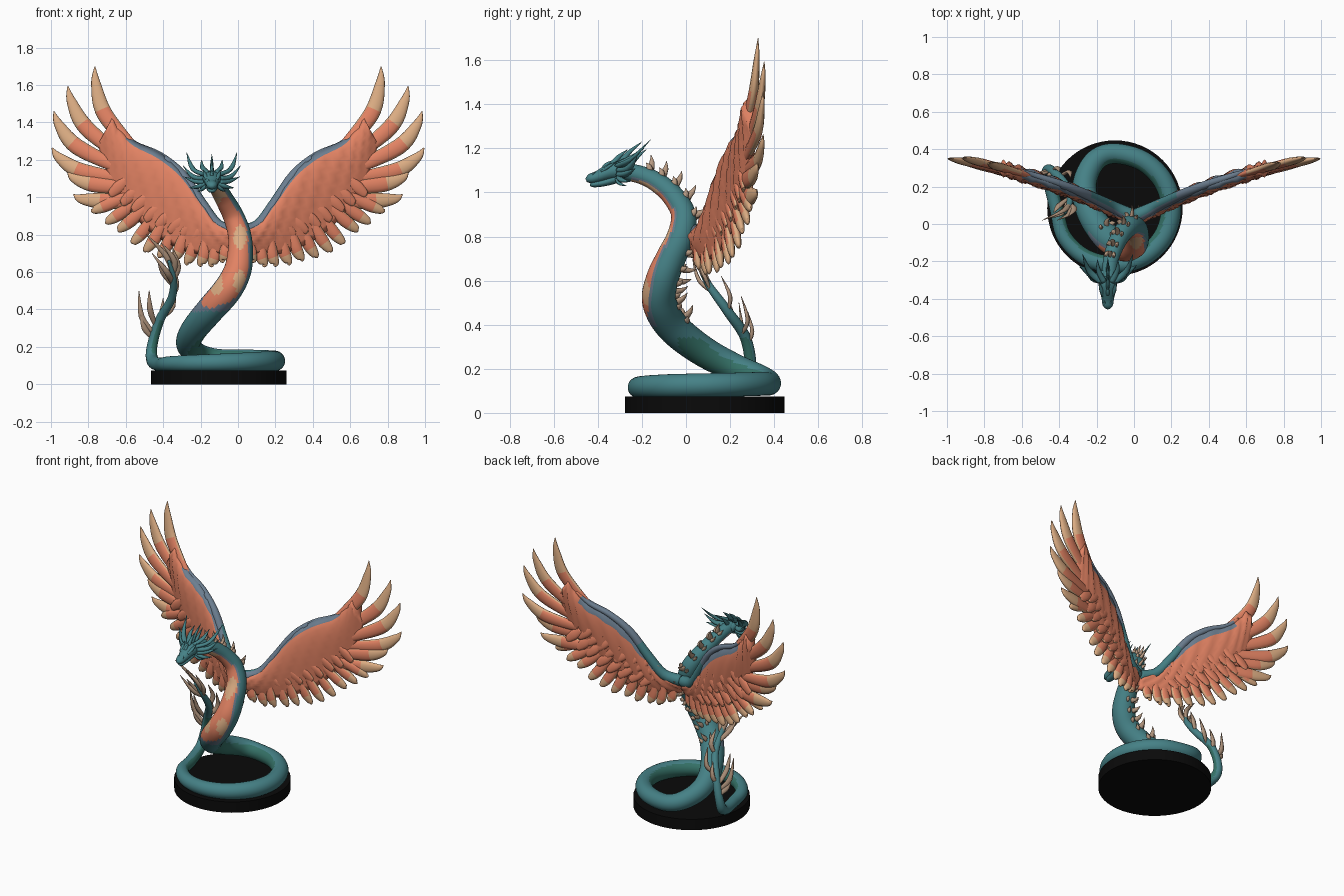
import bpy, bmesh, math
from mathutils import Vector as V

if "Cube" in bpy.data.objects:
    bpy.data.objects.remove(bpy.data.objects["Cube"])


def mat(name, r, g, b):
    m = bpy.data.materials.new(name)
    m.diffuse_color = (r, g, b, 1)
    m.use_nodes = True
    m.node_tree.nodes["Principled BSDF"].inputs["Base Color"].default_value = m.diffuse_color
    return m


TEAL, GREEN, SALMON, TAN, BLUE, FROND, BLACK = range(7)
MATS = [mat("teal scales", .06, .22, .24), mat("deep green scales", .035, .165, .135),
        mat("salmon", .76, .225, .125), mat("tan", .72, .42, .23),
        mat("slate blue", .15, .21, .28), mat("dusty brown", .47, .32, .22),
        mat("black", .003, .003, .003)]


def spline(pts, n):
    """Catmull-Rom through tuples of any length."""
    p = [pts[0]] + list(pts) + [pts[-1]]
    out = []
    for i in range(1, len(p) - 2):
        for k in range(n):
            t = k / n
            out.append(tuple(.5 * (2 * b + (c - a) * t + (2 * a - 5 * b + 4 * c - d) * t * t
                       + (3 * b - a - 3 * c + d) * t ** 3)
                       for a, b, c, d in zip(p[i - 1], p[i], p[i + 1], p[i + 2])))
    return out + [tuple(pts[-1])]


def frame(path, i, ref):
    a, b = path[max(i - 1, 0)], path[min(i + 1, len(path) - 1)]
    t = (V(b[:3]) - V(a[:3])).normalized()
    n = (V(ref) - t * V(ref).dot(t)).normalized()
    return t, n, t.cross(n)


def tube(bm, pts, rule=TEAL, ref=(0, 1, .6), thick=1, steps=4, sides=8):
    """Swept tube through (x, y, z, radius); thick scales it along ref."""
    path = spline(pts, steps)
    rings = []
    for i, q in enumerate(path):
        t, n, s = frame(path, i, ref)
        r = max(q[3], .001)
        rings.append([bm.verts.new(V(q[:3]) + r * (thick * math.cos(a) * n + math.sin(a) * s))
                      for a in (2 * math.pi * k / sides for k in range(sides))])
    for i in range(len(rings) - 1):
        for k in range(sides):
            j = (k + 1) % sides
            f = bm.faces.new((rings[i][k], rings[i][j], rings[i + 1][j], rings[i + 1][k]))
            if callable(rule):
                c = f.calc_center_median()
                out = (c - (V(path[i][:3]) + V(path[i + 1][:3])) / 2).normalized()
                f.material_index = rule(i / (len(rings) - 1), c, out)
            else:
                f.material_index = rule
    for ring, i in ((rings[0], 0), (rings[-1], 1)):
        f = bm.faces.new(ring)
        f.material_index = rule if not callable(rule) else rule(i, V(path[-i][:3]), V((0, 1, 0)))
    return path


def finish(name, bm, mirror=False):
    bmesh.ops.recalc_face_normals(bm, faces=bm.faces)
    me = bpy.data.meshes.new(name)
    bm.to_mesh(me)
    bm.free()
    for m in MATS:
        me.materials.append(m)
    me.shade_smooth()
    ob = bpy.data.objects.new(name, me)
    bpy.context.collection.objects.link(ob)
    if mirror:
        ob.modifiers.new("mirror", 'MIRROR')
    return ob


# round base
bpy.ops.mesh.primitive_cylinder_add(vertices=64, radius=.362, depth=.074, location=(-.102, .085, .037))
base = bpy.context.object
base.name = "base"
base.data.materials.append(MATS[BLACK])
bpy.ops.object.shade_smooth_by_angle()

# body: tail tip, coil on the base, rising S, neck
tail = [(-.37, .06, .66, .008), (-.345, .11, .57, .017), (-.355, .19, .46, .022),
        (-.42, .27, .34, .025), (-.46, .29, .2, .028), (-.455, .24, .125, .034)]
coil = [(-.108 + .306 * math.cos(math.radians(a)), .08 + .297 * math.sin(math.radians(a)),
         .105 + .03 * (a - 175) / 275, .036 + .018 * min(1, (a - 175) / 150)) for a in range(180, 451, 30)]
rise = [(-.21, .335, .16, .058), (-.265, .21, .21, .064), (-.24, .07, .285, .07),
        (-.155, -.06, .39, .075), (-.06, -.12, .5, .078), (-.005, -.11, .6, .074),
        (.012, -.07, .7, .068), (.008, -.025, .8, .062), (-.025, -.012, .9, .056),
        (-.07, -.06, .985, .05), (-.105, -.13, 1.045, .045), (-.125, -.2, 1.078, .041),
        (-.135, -.29, 1.1, .04)]


def body_colour(t, c, out):
    belly = out.dot(V((-.3, -.9, -.7 if c.z > .93 else -.1)).normalized())
    if c.z > .39 and c.x > -.3 and c.y > -.25:
        if belly > .42:
            patch = math.sin(c.z * 26) + math.sin(c.x * 50 + 1)
            return BLUE if c.z < .46 - .1 * (belly - .5) else TAN if patch > .8 or c.z > 1.0 else SALMON
        if belly > .25:
            return BLUE
    elif c.z < .34 and out.dot(V((-.1 - c.x, .08 - c.y, -.05)).normalized()) > .4:
        return GREEN
    return TEAL


bm = bmesh.new()
path = tube(bm, tail + coil + rise, body_colour, steps=10, sides=32)
finish("serpent_body", bm)

# spikes down the back
bm = bmesh.new()
first = (len(tail) + len(coil) + 3) * 10
for i in range(first, len(path) - 12, 7):
    t, n, s = frame(path, i, (0, 1, .6))
    p, r = V(path[i][:3]), path[i][3]
    for side, h in ((0, .06), (.5, .02), (-.5, .02)):
        d = (n + s * side).normalized()
        tube(bm, [(*(p + d * r * .85), .021), (*(p + d * (r + h * .5) + t * .006), .013),
                  (*(p + d * (r + h) + t * .025), .001)], FROND, ref=s, thick=.6, steps=2, sides=6)
finish("back_spikes", bm)

# tail fronds: root, bend, tip
bm = bmesh.new()
for a, b, c in [((-.455, .28, .28), (-.515, .26, .36), (-.53, .24, .5)),
                ((-.44, .28, .31), (-.47, .23, .4), (-.475, .2, .5)),
                ((-.46, .29, .25), (-.50, .27, .3), (-.52, .25, .37)),
                ((-.40, .25, .36), (-.35, .28, .42), (-.34, .25, .53)),
                ((-.43, .28, .31), (-.41, .3, .37), (-.40, .28, .46)),
                ((-.355, .19, .46), (-.33, .2, .53), (-.34, .16, .62)),
                ((-.35, .14, .53), (-.40, .1, .6), (-.43, .06, .67)),
                ((-.345, .11, .57), (-.38, .07, .68), (-.49, .02, .8)),
                ((-.35, .11, .57), (-.34, .06, .66), (-.41, .02, .755)),
                ((-.345, .11, .56), (-.32, .08, .63), (-.35, .04, .73)),
                ((-.35, .13, .54), (-.38, .06, .6), (-.46, .03, .70))]:
    tube(bm, [(*a, .012), (*b, .018), (*c, .002)], FROND, ref=(0, 1, .1), thick=.55, sides=6)
finish("tail_fronds", bm)


# wings (modelled on +x, mirrored): swept back, lower edge a little forward
def wy(x, z):
    return .03 + .5 * x - .17 * x * x - .05 * (.85 + .75 * x - z)


stations = [(.01, .83, .01, .72), (.11, .865, .11, .70), (.2, .99, .23, .70), (.3, 1.14, .37, .75),
            (.42, 1.24, .50, .84), (.55, 1.30, .62, .98), (.63, 1.37, .69, 1.11), (.67, 1.43, .75, 1.28)]
bm = bmesh.new()
rows, N = [], 12
for i, (lx, lz, tx, tz) in enumerate(spline(stations, 4)):
    ring = []
    for k in range(2 * N):
        side, v = (-1, k / N) if k <= N else (1, (2 * N - k) / N)
        x, z = lx + (tx - lx) * v, lz + (tz - lz) * v
        h = .036 * math.sin(math.pi * v ** .6) * (1 + .25 * math.sin(i * 1.9 + v * 14)) + .004
        ring.append(bm.verts.new((x, wy(x, z) + side * h, z)))
    rows.append(ring)
for i, (a, b) in enumerate(zip(rows, rows[1:])):
    for k in range(2 * N):
        j = (k + 1) % (2 * N)
        f = bm.faces.new((a[k], a[j], b[j], b[k]))
        v = min(k, 2 * N - 1 - k) / N
        f.material_index = BLUE if i < 22 and v < (.08 if k < N else .16) else SALMON
for ring in (rows[0], rows[-1]):
    bm.faces.new(ring).material_index = SALMON
finish("wing_panels", bm, True)

bm = bmesh.new()
tube(bm, [(x, wy(x, z) + .01, z - .016, .038 - .0045 * i) for i, (x, z, _, _) in enumerate(stations[:7])],
     lambda t, c, o: (TEAL if t < .4 and o.y > -.6 else BLUE if t < .88 else SALMON), ref=(0, 1, 0), sides=12)
finish("wing_arms", bm, True)


# feathers: long primaries, trailing secondaries, short coverts
def feather(bm, a, b, c, w, split, off=0, thick=.42):
    tube(bm, [(p[0], wy(*p) + off, p[1], r * w) for p, r in
              ((a, .7), (b, 1), (((b[0] + 2 * c[0]) / 3 + .012, (b[1] + 2 * c[1]) / 3 - .012), .62), (c, .05))],
         lambda t, q, o: TAN if t > split or (t > split - .2 and abs(o.y) < .35) else SALMON,
         ref=(0, 1, 0), thick=thick, steps=6, sides=12)


bm = bmesh.new()
for i, (a, b, c) in enumerate([((.55, 1.25), (.71, 1.44), (.765, 1.7)), ((.6, 1.2), (.81, 1.37), (.91, 1.595)),
                               ((.62, 1.15), (.86, 1.27), (.985, 1.46)), ((.62, 1.1), (.84, 1.14), (.995, 1.265)),
                               ((.58, 1.05), (.77, 1.07), (.91, 1.14)), ((.52, .98), (.71, .98), (.88, 1.015))]):
    feather(bm, a, b, c, .043, .36, .008 * (i % 2), .5)
tips = [(.785, .935), (.71, .87), (.645, .825), (.565, .75), (.495, .705), (.415, .675), (.335, .66),
        (.265, .64), (.19, .635), (.13, .635), (.07, .665)]
for i, c in enumerate(tips):
    u = i / (len(tips) - 1)
    a = (.56 - .5 * u, 1.02 - .24 * u)
    b = (a[0] * .4 + c[0] * .6, a[1] * .4 + c[1] * .6 - .008)
    feather(bm, a, b, c, .034, .42, .008 * (i % 2), .6)
    # coverts lie half sunk in both sides of the panel
    for f, side in ((.55, -.6), (.6, .9), (.25, 1)):
        e = (a[0] + (c[0] - a[0]) * f, a[1] + (c[1] - a[1]) * f + .04)
        g = (e[0] - .09, e[1] + .08)
        if g[0] > .12:
            feather(bm, g, ((e[0] + g[0]) / 2, (e[1] + g[1]) / 2), e, .032, .7, side * .022)
finish("wing_feathers", bm, True)

# head, modelled about x = 0 and moved onto the neck
X = -.14
bm = bmesh.new()
tube(bm, [(X, -.25, 1.095, .034), (X, -.31, 1.1, .05), (X, -.355, 1.09, .043), (X, -.4, 1.072, .033),
          (X, -.435, 1.062, .027), (X, -.453, 1.055, .01)], ref=(0, 0, 1), thick=.8, sides=12)
tube(bm, [(X, -.31, 1.065, .036), (X, -.37, 1.045, .028), (X, -.42, 1.036, .021), (X, -.435, 1.036, .008)],
     TEAL, ref=(0, 0, 1), thick=.6, sides=10)
finish("head", bm)

bm = bmesh.new()
for a, b, c, w in [((.03, -.31, 1.12), (.1, -.25, 1.15), (.135, -.16, 1.24), .019),
                   ((.02, -.31, 1.13), (.05, -.25, 1.16), (.055, -.19, 1.2), .016),
                   ((.04, -.3, 1.1), (.1, -.26, 1.11), (.155, -.22, 1.17), .023),
                   ((.04, -.3, 1.08), (.09, -.27, 1.085), (.15, -.23, 1.11), .023),
                   ((.035, -.3, 1.07), (.08, -.29, 1.055), (.12, -.25, 1.05), .02),
                   ((.03, -.31, 1.06), (.055, -.3, 1.04), (.075, -.27, 1.03), .014),
                   ((.022, -.38, 1.095), (.036, -.35, 1.118), (.045, -.31, 1.145), .013),
                   ((.012, -.435, 1.07), (.016, -.425, 1.082), (.018, -.41, 1.095), .009)]:
    tube(bm, [(*a, w), (*b, w * .85), (*c, .001)], ref=(.2, .3, 1), thick=.65, sides=7)
ob = finish("horns_and_frills", bm, True)
ob.location.x = X

# crest along the middle of the head
bm = bmesh.new()
for y, z, h in ((-.37, 1.11, .035), (-.335, 1.125, .07), (-.3, 1.13, .1), (-.26, 1.115, .08)):
    tube(bm, [(X, y, z, .017), (X, y + h * .4, z + h * .5, .012), (X, y + h, z + h, .001)],
         ref=(1, 0, 0), thick=.7, sides=6)
finish("head_crest", bm)
